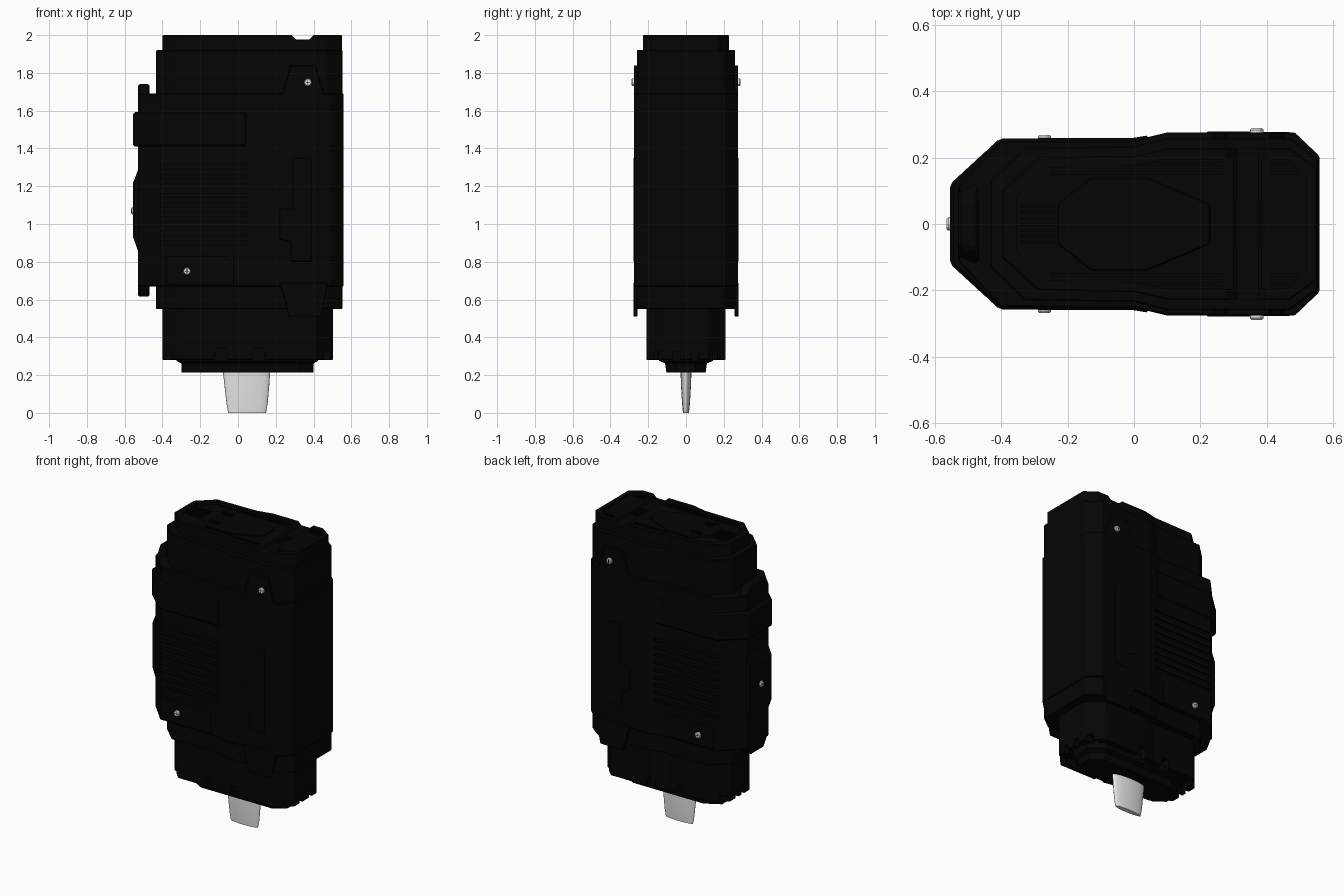
import bpy, bmesh, math
from mathutils import Vector, Matrix

if "Cube" in bpy.data.objects:
    bpy.data.objects.remove(bpy.data.objects["Cube"])


def material(name, v):
    m = bpy.data.materials.new(name)
    m.diffuse_color = (v, v, v, 1)
    m.use_nodes = True
    m.node_tree.nodes["Principled BSDF"].inputs["Base Color"].default_value = m.diffuse_color
    return m


BLACK = material("matte black", 0.0015)
STEEL = material("light steel", 0.82)


def finish(name, bm, mat, bevel=0):
    bmesh.ops.recalc_face_normals(bm, faces=bm.faces)
    me = bpy.data.meshes.new(name)
    bm.to_mesh(me)
    bm.free()
    me.materials.append(mat)
    ob = bpy.data.objects.new(name, me)
    bpy.context.collection.objects.link(ob)
    if bevel:
        mod = ob.modifiers.new("edge", 'BEVEL')
        mod.width, mod.segments, mod.limit_method = bevel, 1, 'ANGLE'
    return ob


def loft(bm, rings):
    """Closed skin through rings of equal point count."""
    rows = [[bm.verts.new(p) for p in r] for r in rings]
    n = len(rows[0])
    for a, b in zip(rows, rows[1:]):
        for i in range(n):
            j = (i + 1) % n
            bm.faces.new((a[i], a[j], b[j], b[i]))
    bm.faces.new(rows[0])
    bm.faces.new(rows[-1])


def plan(name, half, z0, z1, mat=BLACK, bevel=0.004):
    """Vertical prism from a half outline mirrored over y."""
    pts = half + [(x, -y) for x, y in reversed(half)]
    bm = bmesh.new()
    loft(bm, [[(x, y, z) for x, y in pts] for z in (z0, z1)])
    return finish(name, bm, mat, bevel)


def side_pair(name, pts, y0, y1, bevel=0.003):
    """Side plate from an x-z outline, on both sides."""
    bm = bmesh.new()
    for s in (1, -1):
        loft(bm, [[(x, s * y, z) for x, z in pts] for y in (y0, y1)])
    return finish(name, bm, BLACK, bevel)


def rect(x0, x1, z0, z1):
    return [(x0, z0), (x1, z0), (x1, z1), (x0, z1)]


def box(bm, x0, x1, y0, y1, z0, z1):
    loft(bm, [[(x0, y0, z), (x1, y0, z), (x1, y1, z), (x0, y1, z)] for z in (z0, z1)])


def cut(ob, cutter):
    cutter.hide_render = True
    cutter.hide_viewport = True
    cutter.display_type = 'WIRE'
    mod = ob.modifiers.new("cut", 'BOOLEAN')
    mod.operation, mod.object, mod.solver = 'DIFFERENCE', cutter, 'EXACT'


# main body stack
core = plan("core_body", [(-.433, .13), (-.33, .23), (0, .235), (.1, .26), (.47, .26), (.554, .195)], .55, 1.92)
shell = plan("outer_shell", [(-.528, .115), (-.40, .25), (0, .252), (.1, .276), (.485, .276), (.559, .205)], .67, 1.69)
cap = plan("top_cap", [(-.399, .10), (-.29, .2), (0, .205), (.1, .228), (.47, .228), (.551, .17)], 1.9, 2.0)
block = plan("lower_block", [(-.4, .1), (-.31, .188), (0, .19), (.1, .209), (.41, .209), (.502, .115)], .28, .57)

# hollow underside of the lower block leaves a skirt, cut by notches
skirt = plan("skirt_cutter", [(-.36, .08), (-.29, .15), (0, .152), (.1, .17), (.39, .17), (.46, .095)], .2, .325, bevel=0)
cut(block, skirt)
bm = bmesh.new()
for x in (-.09, .11):
    for s in (1, -1):
        loft(bm, [[(x + k * w, s * y, z) for k, y in ((-1, .13), (1, .13), (1, .25), (-1, .25))]
                  for z, w in ((.25, .036), (.345, .024))])
for cx, cy in ((-.37, .13), (.468, .145), (-.4, .03), (.5, .05)):
    for s in (1, -1):
        box(bm, cx - .06, cx + .06, s * (cy - .018), s * (cy + .018), .25, .322)
cut(block, finish("notch_cutter_low", bm, BLACK))

# stepped collar inside the skirt
bm = bmesh.new()
collar = [(-.30, .06), (-.2, .13), (.32, .13), (.4, .06)]
collar += [(x, -y) for x, y in reversed(collar)]
loft(bm, [[(.05 + (x - .05) * k, y * ky, z) for x, y in collar]
          for z, k, ky in ((.215, 1, .8), (.262, 1, .85), (.275, 1.07, 1.1), (.34, 1.07, 1.1))])
finish("bottom_collar", bm, BLACK)

# tapered tip
bm = bmesh.new()
rings = []
for z, cx, rx, ry in ((0, .048, .1, .016), (.05, .048, .109, .021), (.14, .047, .118, .026), (.24, .045, .127, .03)):
    rings.append([(cx + rx * math.cos(t * math.pi / 16), ry * math.sin(t * math.pi / 16), z) for t in range(32)])
loft(bm, rings)
for f in bm.faces:
    f.smooth = len(f.verts) == 4
tip = finish("tip", bm, STEEL)
for e in tip.data.edges:
    zs = [tip.data.vertices[v].co.z for v in e.vertices]
    e.use_edge_sharp = max(zs) < .001 or min(zs) > .239

# side ribs as horizontal grooves in the shell
bm = bmesh.new()
for i in range(9):
    z = .89 + i * .05
    for s in (1, -1):
        box(bm, -.43, .05, s * .24, s * .3, z, z + .022)
cut(shell, finish("groove_cutter", bm, BLACK))

# strap band around the narrow end
plan("strap_band", [(-.555, .12), (-.405, .258), (0, .26), (.047, .268)], 1.41, 1.592, bevel=.01)

# end plate with tapered lips, and its raised centre
bm = bmesh.new()
prof = [(-.115, .69), (-.065, .615), (.065, .615), (.115, .69), (.115, 1.66), (.065, 1.74), (-.065, 1.74), (-.115, 1.66)]
loft(bm, [[(x, y * k, z) for y, z in prof] for x, k in ((-.53, 1), (-.468, 1.25))])
finish("end_plate", bm, BLACK, .008)
bm = bmesh.new()
prof = [(-.52, .83), (-.555, .93), (-.555, 1.22), (-.52, 1.31)]
loft(bm, [[(x, y, z) for x, z in prof] for y in (-.115, .115)])
finish("end_pad", bm, BLACK, .004)

# side tabs reaching past the shell
side_pair("upper_tab", [(.23, 1.67), (.28, 1.84), (.41, 1.84), (.46, 1.67)], .24, .276)
side_pair("lower_tab", [(.22, .69), (.23, .66), (.27, .51), (.44, .51), (.47, .66), (.47, .69)], .257, .278)

# latch panel and lower trim on the sides
side_pair("latch_panel", [(.28, .8), (.39, .8), (.39, 1.35), (.29, 1.35), (.29, 1.08), (.22, 1.08), (.22, .92), (.28, .9)], .26, .279)
side_pair("lower_trim", rect(-.38, -.02, .68, .83), .24, .254)

# shallow recess and cross notch in the cap
recess = plan("recess_cutter", [(-.355, .08), (-.265, .17), (0, .175), (.1, .198), (.455, .198), (.52, .145)], 1.984, 2.1, bevel=0)
cut(cap, recess)
bm = bmesh.new()
prof = [(.272, 2.01), (.31, 1.975), (.375, 1.975), (.412, 2.01)]
loft(bm, [[(x, y, z) for x, z in prof] for y in (-.4, .4)])
cut(cap, finish("notch_cutter", bm, BLACK))

# ribs on the recessed floor, and the raised island with its marks
bm = bmesh.new()
for s in (1, -1):
    for i in range(3):
        y = .15 + i * .018
        box(bm, -.25 + i * .12, .27, s * y, s * (y + .008), 1.97, 1.99)
        box(bm, .415, .50 - i * .015, s * y, s * (y + .008), 1.97, 1.99)
for i in range(7):
    y = -.06 + i * .018
    box(bm, -.34, -.24, y, y + .009, 1.97, 1.99)
    box(bm, .245, .415, y, y + .009, 1.965, 1.978)
finish("top_ribs", bm, BLACK)
plan("top_island", [(-.23, .06), (-.13, .14), (.04, .14), (.23, .06)], 1.97, 1.993)
bm = bmesh.new()
for s in (1, -1):
    for i in range(3):
        box(bm, -.165, -.09, s * (.05 + i * .016), s * (.058 + i * .016), 1.985, 1.997)
finish("island_marks", bm, BLACK)


# screws with crossed slots
def screw(name, pos, axis):
    rot = Matrix.Translation(pos) @ Vector((0, 0, 1)).rotation_difference(Vector(axis)).to_matrix().to_4x4()
    bm = bmesh.new()
    loft(bm, [[(r * math.cos(t * math.pi / 6), r * math.sin(t * math.pi / 6), z) for t in range(12)]
              for z, r in ((-.02, .02), (.007, .02), (.012, .016))])
    bm.transform(rot)
    finish(name, bm, STEEL)
    bm = bmesh.new()
    box(bm, -.011, .011, -.0018, .0018, .009, .0125)
    box(bm, -.0018, .0018, -.011, .011, .009, .0125)
    bm.transform(rot)
    finish(name + "_slot", bm, BLACK)


for s, n in ((-1, "front"), (1, "back")):
    screw("upper_screw_" + n, (.37, s * .277, 1.75), (0, s, 0))
    screw("lower_screw_" + n, (-.27, s * .256, .75), (0, s, 0))
screw("end_screw", (-.553, 0, 1.07), (-1, 0, 0))
